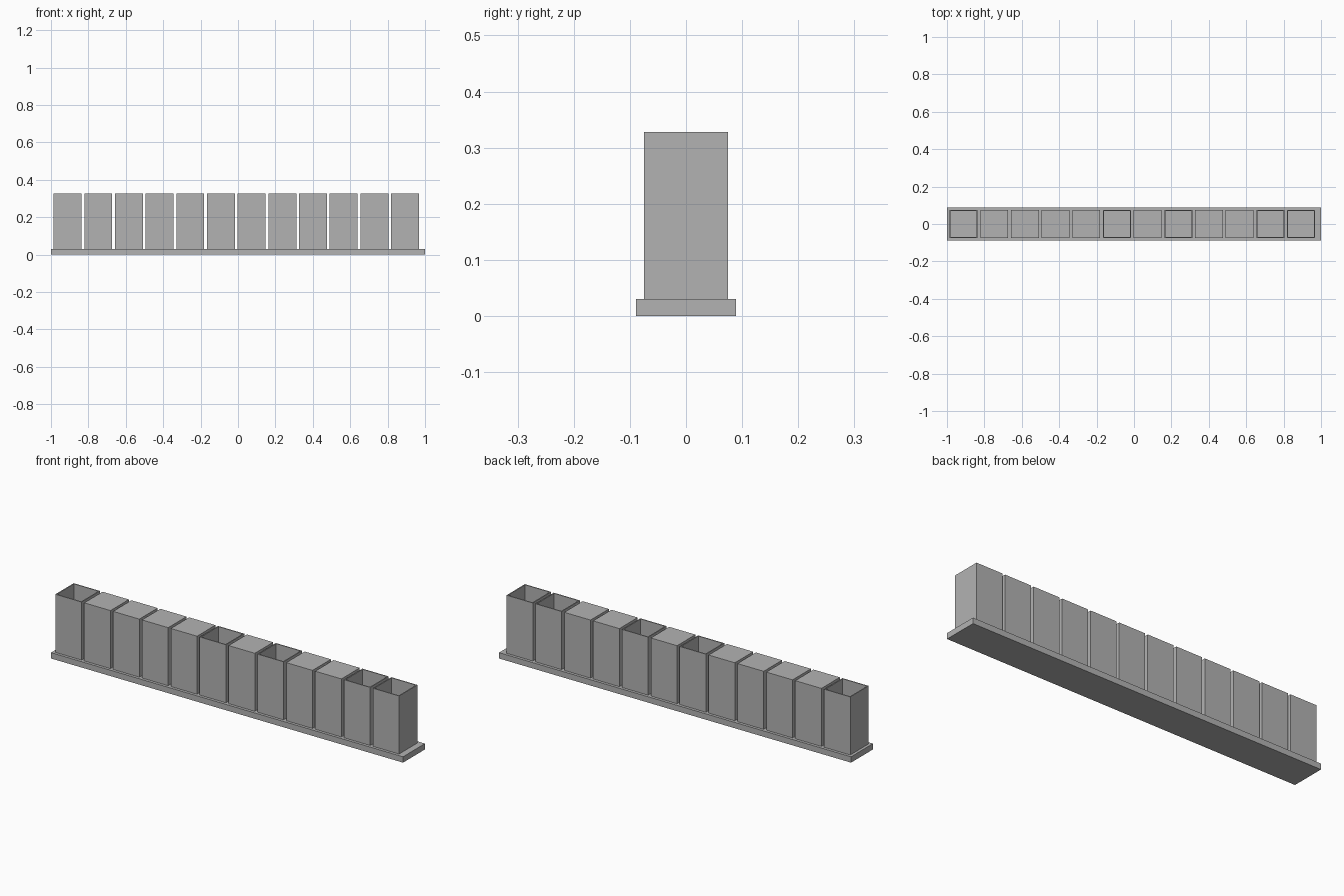
import bpy
import bmesh
from mathutils import Vector

cube = bpy.data.objects.get("Cube")
if cube:
    bpy.data.objects.remove(cube, do_unlink=True)

# Single flat grey
grey = bpy.data.materials.new("mid_grey")
grey.use_nodes = True
colour = (0.45, 0.45, 0.45, 1)
grey.diffuse_color = colour
grey.node_tree.nodes["Principled BSDF"].inputs["Base Color"].default_value = colour

BASE_HEIGHT = 0.03
BOX_WIDTH = 0.149
BOX_HEIGHT = 0.298
PITCH = 0.164
FIRST_X = -0.911
WALL = 0.0075
OPEN_BOXES = {0, 5, 7, 10, 11}


def make_box(name, centre, size, hollow=False):
    bm = bmesh.new()
    bmesh.ops.create_cube(bm, size=1)
    bmesh.ops.scale(bm, vec=size, verts=bm.verts)
    if hollow:
        # Inset the rim, then sink the inner face to form the cavity
        top = max(bm.faces, key=lambda f: f.calc_center_median().z)
        bmesh.ops.inset_individual(bm, faces=[top], thickness=WALL)
        result = bmesh.ops.extrude_discrete_faces(bm, faces=[top])
        floor = result["faces"][0]
        bmesh.ops.translate(bm, vec=Vector((0, 0, WALL - size[2])), verts=floor.verts)
    mesh = bpy.data.meshes.new(name)
    bm.to_mesh(mesh)
    bm.free()
    mesh.materials.append(grey)
    obj = bpy.data.objects.new(name, mesh)
    obj.location = centre
    bpy.context.collection.objects.link(obj)
    return obj


# Long base plate
make_box("base_plate", (0, 0, BASE_HEIGHT / 2), (2, 0.178, BASE_HEIGHT))

# Row of upright boxes, some open at the top
for i in range(12):
    is_open = i in OPEN_BOXES
    make_box(
        f"{'open' if is_open else 'closed'}_box_{i + 1}",
        (FIRST_X + i * PITCH, 0, BASE_HEIGHT + BOX_HEIGHT / 2),
        (BOX_WIDTH, BOX_WIDTH, BOX_HEIGHT),
        is_open,
    )
